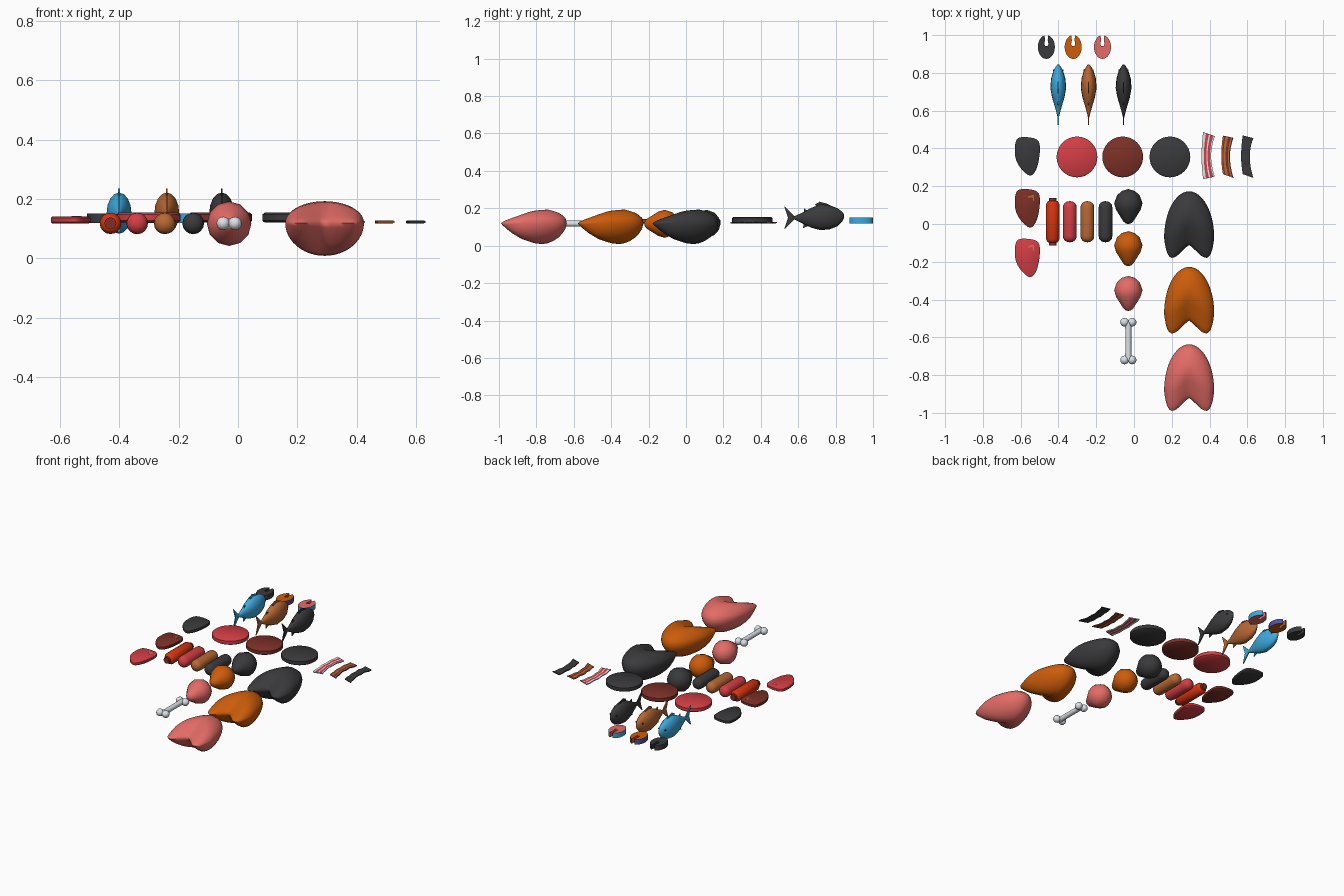
import bpy, bmesh, math
from mathutils import Vector

if "Cube" in bpy.data.objects:
    bpy.data.objects.remove(bpy.data.objects["Cube"])


def material(name, r, g, b):
    m = bpy.data.materials.new(name)
    lin = [(c / 255 / 12.92) if c < 11 else ((c / 255 + 0.055) / 1.055) ** 2.4 for c in (r, g, b)]
    m.diffuse_color = (*lin, 1)
    m.use_nodes = True
    m.node_tree.nodes["Principled BSDF"].inputs["Base Color"].default_value = m.diffuse_color
    return m


DARK = material("charred", 58, 58, 60)
ORANGE = material("roast_orange", 205, 92, 10)
PINK = material("raw_pink", 228, 108, 102)
RED = material("raw_red", 212, 62, 68)
MAROON = material("cooked_maroon", 124, 48, 38)
BROWN = material("grilled_brown", 184, 104, 52)
BLUE = material("fish_blue", 62, 170, 222)
SCARLET = material("salami_scarlet", 215, 52, 15)
WHITE = material("bone_white", 226, 232, 238)
INDIGO = material("cooked_skin_indigo", 76, 84, 168)


def loft(name, rings, mats, rule=None, angle=40):
    """Skin a list of equal closed rings; rule(face) gives the material index."""
    bm = bmesh.new()
    vs = [[bm.verts.new(p) for p in r] for r in rings]
    n = len(rings[0])
    for a, b in zip(vs, vs[1:]):
        for j in range(n):
            bm.faces.new((a[j], a[(j + 1) % n], b[(j + 1) % n], b[j]))
    bm.faces.new(vs[0][::-1])
    bm.faces.new(vs[-1])
    bmesh.ops.remove_doubles(bm, verts=bm.verts, dist=0.0002)
    bmesh.ops.recalc_face_normals(bm, faces=bm.faces)
    if rule:
        for f in bm.faces:
            f.normal_update()
            f.material_index = rule(f)
    me = bpy.data.meshes.new(name)
    bm.to_mesh(me)
    bm.free()
    for m in mats:
        me.materials.append(m)
    ob = bpy.data.objects.new(name, me)
    bpy.context.collection.objects.link(ob)
    bpy.ops.object.select_all(action='DESELECT')
    ob.select_set(True)
    bpy.context.view_layer.objects.active = ob
    bpy.ops.object.shade_smooth_by_angle(angle=math.radians(angle))
    return ob


def lathe(name, profile, x, z, mats, n=12, rule=None):
    """Turn (y, radius) pairs about an axis along y."""
    rings = [[(x + r * math.cos(k * math.tau / n), y, z + r * math.sin(k * math.tau / n))
              for k in range(n)] for y, r in profile]
    return loft(name, rings, mats, rule, 50)


def lerp(t, table):
    for (a, va), (b, vb) in zip(table, table[1:]):
        if t <= b:
            return va + (vb - va) * (t - a) / (b - a)
    return table[-1][1]


def smooth_loop(pts, steps=4):
    """Closed Catmull-Rom curve through the points."""
    out, n = [], len(pts)
    for i in range(n):
        p = [Vector(pts[(i + k) % n]) for k in (-1, 0, 1, 2)]
        for s in range(steps):
            t = s / steps
            out.append(0.5 * (2 * p[1] + (p[2] - p[0]) * t + (2 * p[0] - 5 * p[1] + 4 * p[2] - p[3]) * t * t
                              + (3 * p[1] - p[0] - 3 * p[2] + p[3]) * t ** 3))
    return out


def plate(name, outline, cx, cy, levels, mats, rule=None):
    """Flat piece with (z, scale) levels."""
    return loft(name, [[(cx + p[0] * s, cy + p[1] * s, z) for p in outline] for z, s in levels], mats, rule)


# whole birds: slices across x, notched between the legs
TOP = [(0, 0), (.03, .03), (.15, .056), (.35, .074), (.55, .07), (.8, .036), (.95, .014), (1, 0)]
BOT = [(0, 0), (.03, -.03), (.12, -.07), (.3, -.104), (.5, -.115), (.7, -.095), (.85, -.055), (.95, -.02), (1, 0)]
FRONT = [(0, -.105), (.065, -.168), (.09, -.18), (.112, -.165), (.125, -.125), (.133, -.07)]
US = [0, .03, .08, .15, .25, .35, .45, .55, .67, .8, .9, .96, 1]


def bird(name, cy, mat):
    rings = []
    for i in range(25):
        x = .133 * math.sin((i / 24 - .5) * math.pi)
        s = math.sqrt(max(0, 1 - (x / .133) ** 2))
        back, front = -.07 + .25 * s, lerp(abs(x), FRONT)
        y = lambda u: cy + back + (front - back) * u
        ring = [(.292 + x, y(u), .12 + lerp(u, TOP) * s) for u in US]
        ring += [(.292 + x, y(u), .12 + lerp(u, BOT) * s) for u in US[-2:0:-1]]
        rings.append(ring)
    ob = loft(name, rings, [mat], angle=75)
    mod = ob.modifiers.new("soften", 'SMOOTH')
    mod.factor, mod.iterations = .4, 2


for name, cy, mat in (("burnt", -.005, DARK), ("roast", -.405, ORANGE), ("raw", -.815, PINK)):
    bird(name + "_whole_bird", cy, mat)

# drumstick meat
DRUM = [(0, 0), (.01, .034), (.033, .06), (.075, .075), (.11, .065), (.145, .043), (.172, .026), (.182, .014), (.185, 0)]
for name, top, mat in (("burnt", .185, DARK), ("roast", -.038, ORANGE), ("raw", -.275, PINK)):
    lathe(name + "_drumstick", [(top - d, r) for d, r in DRUM], -.03, .117, [mat])

# bone: shaft and mirrored knobs
lathe("bone_shaft", [(-.72, .017), (-.67, .016), (-.57, .016), (-.52, .017)], -.03, .118, [WHITE])
for y in (-.52, -.72):
    for sx in (-1, 1):
        knob = [(y - .023 * math.cos(k * math.pi / 8), .023 * math.sin(k * math.pi / 8)) for k in range(9)]
        lathe("bone_knob", knob, -.03 + sx * .02, .118, [WHITE])

# sausages
END = [(0, 0), (.002, .014), (.009, .026), (.02, .034), (.035, .0365)]
PILL = [(-.097 + d, r) for d, r in END] + [(.121 - d, r) for d, r in END[::-1]]
for name, x, mat in (("raw", -.34, RED), ("grilled", -.247, BROWN), ("burnt", -.151, DARK)):
    lathe(name + "_sausage", PILL, x, .118, [mat], 16)

# salami with tied dark ends
SALAMI = [(-.113, 0), (-.113, .02), (-.099, .02), (-.097, .026), (-.08, .036),
          (.104, .036), (.121, .026), (.123, .02), (.137, .02), (.137, 0)]
lathe("salami", SALAMI, -.43, .118, [SCARLET, MAROON], 16,
      lambda f: int(abs(f.calc_center_median().y - .012) > .1115))

# round patties
DISC = [(math.cos(k * math.tau / 32), math.sin(k * math.tau / 32)) for k in range(32)]
for name, x, mat in (("raw", -.302, RED), ("cooked", -.06, MAROON), ("burnt", .19, DARK)):
    plate(name + "_patty", DISC, x, .355, [(.121, .1), (.127, .108), (.148, .108), (.154, .1)], [mat])

# flat steaks with a small marbling mark
STEAK = smooth_loop([(-.061, .079), (-.029, .1), (.045, .09), (.066, .048), (.056, -.042),
                     (.032, -.094), (.002, -.1), (-.045, -.052), (-.066, .005)])
FAT = [(-.02, .012), (.02, .022), (.022, -.02), (.015, -.02), (.012, .006), (-.02, .002)]
for name, y, mat, fat in (("raw", -.178, RED, PINK), ("cooked", .085, MAROON, BROWN), ("burnt", .36, DARK, DARK)):
    plate(name + "_steak", STEAK, -.564, y, [(.118, .93), (.123, 1), (.137, 1), (.142, .9)], [mat])
    if fat is not mat:
        plate(name + "_steak_marbling", FAT, -.546, y + .052, [(.14, .8), (.143, .8)], [fat])


# bacon rashers: bent strips, striped by column
def bacon(name, cx, cy, half, w, tilt, mats, stripes):
    k = len(stripes)
    rings = []
    for i in range(13):
        t = i / 6 - 1
        bend = .014 * (t * t - .5)
        def pt(j, z):
            u = j / k * 2 - 1
            y = t * half + u * (tilt[1] if t > 0 else tilt[0]) * abs(t)
            return (cx + bend + u * w * (.82 + .18 * t * t), cy + y, z + .002 * math.sin(i * 1.6))
        rings.append([pt(j, .126) for j in range(k + 1)] + [pt(j, .12) for j in range(k, -1, -1)])
    ob = loft(name, rings, mats)
    # side walls first, ring by ring; then the two end caps
    for f in ob.data.polygons[:12 * (2 * k + 2)]:
        j = f.index % (2 * k + 2)
        col = j if j < k else (k - 1 if j == k else 2 * k - j)
        ob.data.materials and setattr(f, "material_index", stripes[max(0, min(k - 1, col))])


bacon("raw_bacon", .39, .36, .116, .031, (.007, -.011), [WHITE, RED], [0, 0, 1, 1, 0, 1, 1, 0])
bacon("fried_bacon", .492, .358, .104, .028, (-.01, -.006), [BROWN, MAROON], [0, 1, 0, 0, 1, 1, 0, 1])
bacon("burnt_bacon", .597, .358, .104, .028, (-.01, -.007), [DARK], [0] * 4)

# whole fish: oval sections (y, half width, top z, bottom z) plus thin fins
BODY = [(.845, .004, .168, .15), (.835, .012, .182, .128), (.81, .026, .2, .104), (.77, .038, .216, .088),
        (.72, .042, .222, .083), (.67, .033, .202, .096), (.62, .018, .176, .12), (.58, .007, .158, .14), (.565, .004, .156, .142)]
FINS = {"tail": [(.58, .157), (.525, .212), (.545, .149), (.525, .087), (.58, .141)],
        "dorsal_fin": [(.79, .205), (.75, .226), (.715, .235), (.69, .222), (.7, .205)],
        "rear_dorsal_fin": [(.655, .185), (.632, .198), (.63, .175)],
        "anal_fin": [(.66, .108), (.625, .094), (.63, .12)]}
for name, x, mat in (("raw", -.401, BLUE), ("grilled", -.24, BROWN), ("burnt", -.055, DARK)):
    loft(name + "_fish_body", [[(x + w * math.cos(a), y, (t + b) / 2 + (t - b) / 2 * math.sin(a))
                                for a in [k * math.tau / 16 for k in range(16)]]
                               for y, w, t, b in BODY], [mat], angle=60)
    for part, pts in FINS.items():
        loft(name + "_fish_" + part, [[(x + d, y, z) for y, z in pts] for d in (-.003, .003)], [mat])
    for s in (-1, 1):  # eyes
        loft("fish_eye", [[(x + d * s, .814 + .005 * math.cos(k * .7854), .165 + .005 * math.sin(k * .7854))
                           for k in range(8)] for d in (.02, .0265)], [DARK])

# fish slices: notched ovals with coloured skin round the rim
RX, RY = .045, .063
SLICE = [(RX * math.sin(a), RY * math.cos(a)) for a in [.22 + k * (math.tau - .44) / 28 for k in range(29)]]
SLICE += [(-.007, .035), (-.011, .016), (-.007, .006), (.007, .006), (.011, .016), (.007, .035)]
for name, x, meat, skin in (("burnt", -.464, DARK, DARK), ("cooked", -.322, ORANGE, INDIGO), ("raw", -.167, PINK, BLUE)):
    def rim(f, x=x):
        c = f.calc_center_median()
        return int(abs(f.normal.z) < .5 and ((c.x - x) / RX) ** 2 + ((c.y - .937) / RY) ** 2 > .9)
    plate(name + "_fish_slice", SLICE, x, .937, [(.12, 1), (.152, 1)], [meat, skin], rim)
